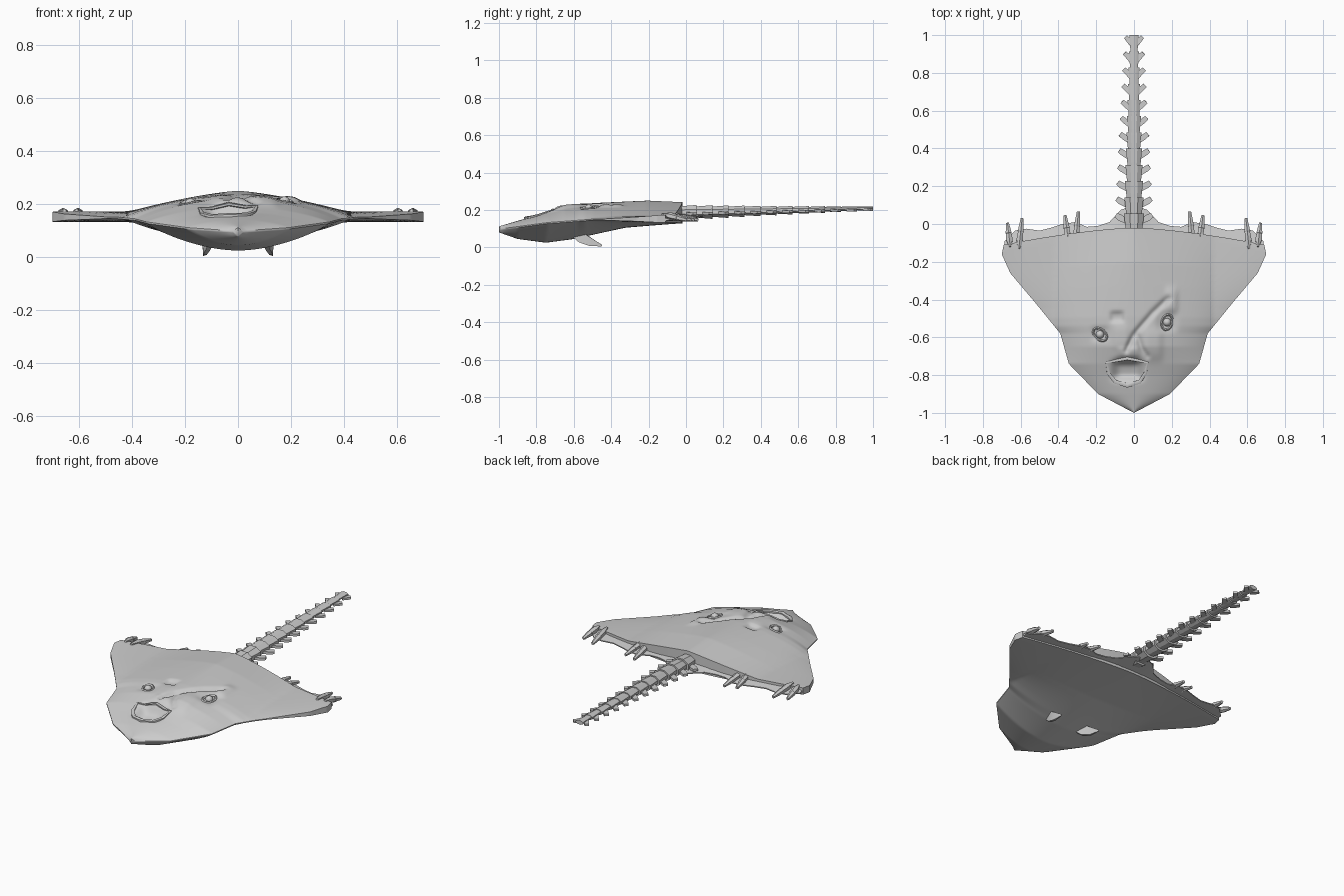
import bpy, bmesh, math
from mathutils import Vector

if "Cube" in bpy.data.objects:
    bpy.data.objects.remove(bpy.data.objects["Cube"])


def interp(table, t):
    if t <= table[0][0]:
        return table[0][1]
    for (a, p), (b, q) in zip(table, table[1:]):
        if t <= b:
            return p + (q - p) * (t - a) / (b - a)
    return table[-1][1]


def finish(bm, name, angle=35):
    bmesh.ops.recalc_face_normals(bm, faces=bm.faces)
    me = bpy.data.meshes.new(name)
    bm.to_mesh(me)
    bm.free()
    ob = bpy.data.objects.new(name, me)
    bpy.context.collection.objects.link(ob)
    bpy.ops.object.select_all(action='DESELECT')
    ob.select_set(True)
    bpy.context.view_layer.objects.active = ob
    bpy.ops.object.shade_smooth_by_angle(angle=math.radians(angle))
    return ob


def tube(bm, pts, radii, sides=6, flat=1.0):
    """Loft rings along a path; flat scales the ring vertically."""
    pts = [Vector(p) for p in pts]
    rings = []
    for i, (p, r) in enumerate(zip(pts, radii)):
        d = (pts[min(i + 1, len(pts) - 1)] - pts[max(i - 1, 0)]).normalized()
        side = d.cross(Vector((0, 0, 1))).normalized()
        up = side.cross(d)
        rings.append([bm.verts.new(p + side * r * math.cos(a) + up * r * flat * math.sin(a))
                      for a in [2 * math.pi * (k + .5) / sides for k in range(sides)]])
    for a, b in zip(rings, rings[1:]):
        for k in range(sides):
            n = (k + 1) % sides
            bm.faces.new((a[k], a[n], b[n], b[k]))
    bm.faces.new(rings[0])
    bm.faces.new(rings[-1])


# body profiles along y: half width, rim height, spine height, belly height
WIDTH = [(-1, 0), (-.9, .19), (-.74, .345), (-.58, .39), (-.42, .52), (-.26, .655), (-.16, .70), (-.11, .69)]
RIM = [(-1, .095), (-.74, .13), (-.5, .148), (-.1, .153)]
TOP = [(-1, .112), (-.9, .142), (-.8, .17), (-.65, .222), (-.5, .237), (-.25, .25), (-.03, .237)]
BELLY = [(-1, .08), (-.9, .045), (-.75, .025), (-.6, .045), (-.35, .105), (-.1, .13)]
EDGE = [(-.45, .003), (-.26, .012), (-.14, .02)]
ROUND = [(-1, 2), (-.6, 1.75), (-.35, 1.55), (-.12, 1.15)]
# face lumps and dents: x, y, rx, ry, height
LUMPS = [(-.035, -.775, .075, .05, -.045), (-.03, -.68, .06, .025, .01),
         (.1, -.64, .05, .08, .01), (-.09, -.5, .035, .025, -.014),
         (-.18, -.585, .045, .035, -.008), (.175, -.52, .05, .05, -.01),
         (.2, -.42, .03, .06, .01), (-.07, -.6, .04, .06, .006)]
GROOVE = [(-.04, -.67), (.0, -.59), (.1, -.48), (.18, -.41)]
GROOVE2 = [(.02, -.6), (.04, -.66), (.07, -.7)]


def line_distance(x, y, line):
    p, best = Vector((x, y)), 9
    for a, b in zip(line, line[1:]):
        a, b = Vector(a), Vector(b)
        t = max(0, min(1, (p - a).dot(b - a) / (b - a).length_squared))
        best = min(best, (p - a.lerp(b, t)).length)
    return best


def skin(x, y, top=True):
    w = max(interp(WIDTH, y), 1e-4)
    e = interp(RIM, y)
    u = min(1, abs(x) / w)
    hump = max(0, 1 - (abs(x) / min(w, .42)) ** interp(ROUND, y))
    edge = interp(EDGE, y)
    thick = .02 * (1 - u ** 4) * min(1, (y + 1) * 2) + edge * u ** 4
    if not top:
        b = e - thick
        return b + (min(interp(BELLY, y), b) - b) * hump
    t = e + thick
    z = t + (max(interp(TOP, y), t) - t) * hump
    for lx, ly, rx, ry, h in LUMPS:
        z += h * math.exp(-((x - lx) / rx) ** 4 - ((y - ly) / ry) ** 4)
    for line, depth in ((GROOVE, .014), (GROOVE2, .01)):
        if x > -.1 and -.75 < y < -.3:
            z -= depth * math.exp(-(line_distance(x, y, line) / .014) ** 2)
    return z


# flat ray body
bm = bmesh.new()
ROWS, COLS = 89, 88
prev = None
for j in range(ROWS + 1):
    v = j / ROWS
    y = -1 + .89 * v
    w = interp(WIDTH, y)
    rows = []
    for top in (True, False):
        row = []
        for i in range(COLS + 1):
            u = -1 + 2 * i / COLS
            u = u * (.6 + .4 * abs(u))
            yy = y + .09 * v ** 4 * (1 - abs(u) ** 1.5)
            row.append(bm.verts.new((u * w, yy, skin(u * w, y, top))))
        rows.append(row)
    loop = rows[0] + rows[1][::-1]
    if prev:
        for k in range(len(loop)):
            n = (k + 1) % len(loop)
            bm.faces.new((prev[k], prev[n], loop[n], loop[k]))
    prev = loop
for i in range(COLS):
    bm.faces.new((rows[0][i], rows[0][i + 1], rows[1][i + 1], rows[1][i]))
bmesh.ops.remove_doubles(bm, verts=bm.verts, dist=.0005)
finish(bm, "ray_body", 40)

# thin scalloped membrane behind the rear rim
bm = bmesh.new()
web = [(.685, -.09), (.63, -.035), (.57, -.025), (.5, -.035), (.44, -.02), (.38, .0), (.31, .01),
       (.25, -.015), (.19, -.01), (.13, .01), (.07, .075), (.0, .1)]
for s in (1, -1):
    strip = []
    for x, yb in web:
        rear = -.11 + .09 * (1 - (x / .69) ** 1.5) - .02
        lift = .022 * max(0, 1 - x / .3)
        strip.append([bm.verts.new((s * x, y, z)) for y, z in (
            (rear, .162 + lift), (yb, .15 + lift), (yb, .144 + lift), (rear, .14))])
    for a, b in zip(strip, strip[1:]):
        for k in range(4):
            n = (k + 1) % 4
            bm.faces.new((a[k], a[n], b[n], b[k]))
    bm.faces.new(strip[0])
    bm.faces.new(strip[-1])
finish(bm, "tail_membrane")

# spindle claws on the wing edges
bm = bmesh.new()
for s in (1, -1):
    for xf, yf, xb, yb in ((.31, -.11, .295, .065), (.345, -.11, .365, .045),
                           (.61, -.13, .592, .03), (.655, -.12, .67, .005)):
        a, b = Vector((s * xf, yf, .176)), Vector((s * xb, yb, .146))
        tube(bm, [a.lerp(b, t) for t in (0, .3, .55, .57, 1)], [.007, .02, .016, .018, .009], 6)
finish(bm, "wing_claws", 30)

# segmented tail with side spines
bm = bmesh.new()
N = 12
for i in range(N):
    y0 = -.03 + i * .0858
    y1 = y0 + .0858
    f = i / (N - 1)
    r = .053 - .03 * f
    z = .187 + .021 * f
    flat = .74 - .24 * f
    tube(bm, [(0, y0 - .01, z), (0, y0 + .015, z), (0, y1, z)], [r * .85, r * .93, r * 1.1], 8, flat)
    for s in (1, -1):
        tube(bm, [(s * r * .6, y1 - .045, z - .006), (s * r * 1.4, y1 - .022, z - .008),
                  (s * (r * 1.7 + .006), y1 - .008, z - .007)],
             [.02, .024 - .006 * f, .019 - .003 * f], 4, .5)
finish(bm, "segmented_tail", 30)

# pelvic fins under the belly
bm = bmesh.new()
for s in (1, -1):
    tube(bm, [(s * .105, -.59, .085), (s * .117, -.555, .05), (s * .126, -.51, .028), (s * .13, -.45, .009)],
         [.015, .013, .01, .002], 4, 3)
for v in bm.verts:
    v.co.z = max(0, v.co.z)
finish(bm, "pelvic_fins")

# gaping mouth lips
bm = bmesh.new()
low = [(-.145, -.735), (-.135, -.79), (-.1, -.835), (-.035, -.855), (.03, -.835), (.06, -.79), (.072, -.735)]
tube(bm, [(x, y, skin(x, y) + .002) for x, y in low], [.005, .01, .012, .013, .012, .01, .005], 6, .8)
up = [(-.15, -.735), (-.1, -.725), (-.035, -.712), (.03, -.725), (.075, -.735)]
tube(bm, [(x, y, skin(x, y) + .003) for x, y in up], [.005, .008, .01, .008, .005], 6, .8)
finish(bm, "mouth_lips", 60)

# eyes with lids
for name, x, y, turn in (("left_eye", -.18, -.585, -.7), ("right_eye", .175, -.52, 1.3)):
    z = skin(x, y)
    bm = bmesh.new()
    bmesh.ops.create_uvsphere(bm, u_segments=14, v_segments=8, radius=.022)
    for v in bm.verts:
        v.co += Vector((x, y, z - .002))
    finish(bm, name, 60)
    bm = bmesh.new()
    oval = []
    for k in range(13):
        a = 2 * math.pi * k / 12
        px, py = .042 * math.cos(a), .028 * math.sin(a)
        ox = x + px * math.cos(turn) - py * math.sin(turn)
        oy = y + px * math.sin(turn) + py * math.cos(turn)
        oval.append((ox, oy, skin(ox, oy) - .001))
    tube(bm, oval, [.007] * 13, 6)
    finish(bm, name + "_lid", 60)
